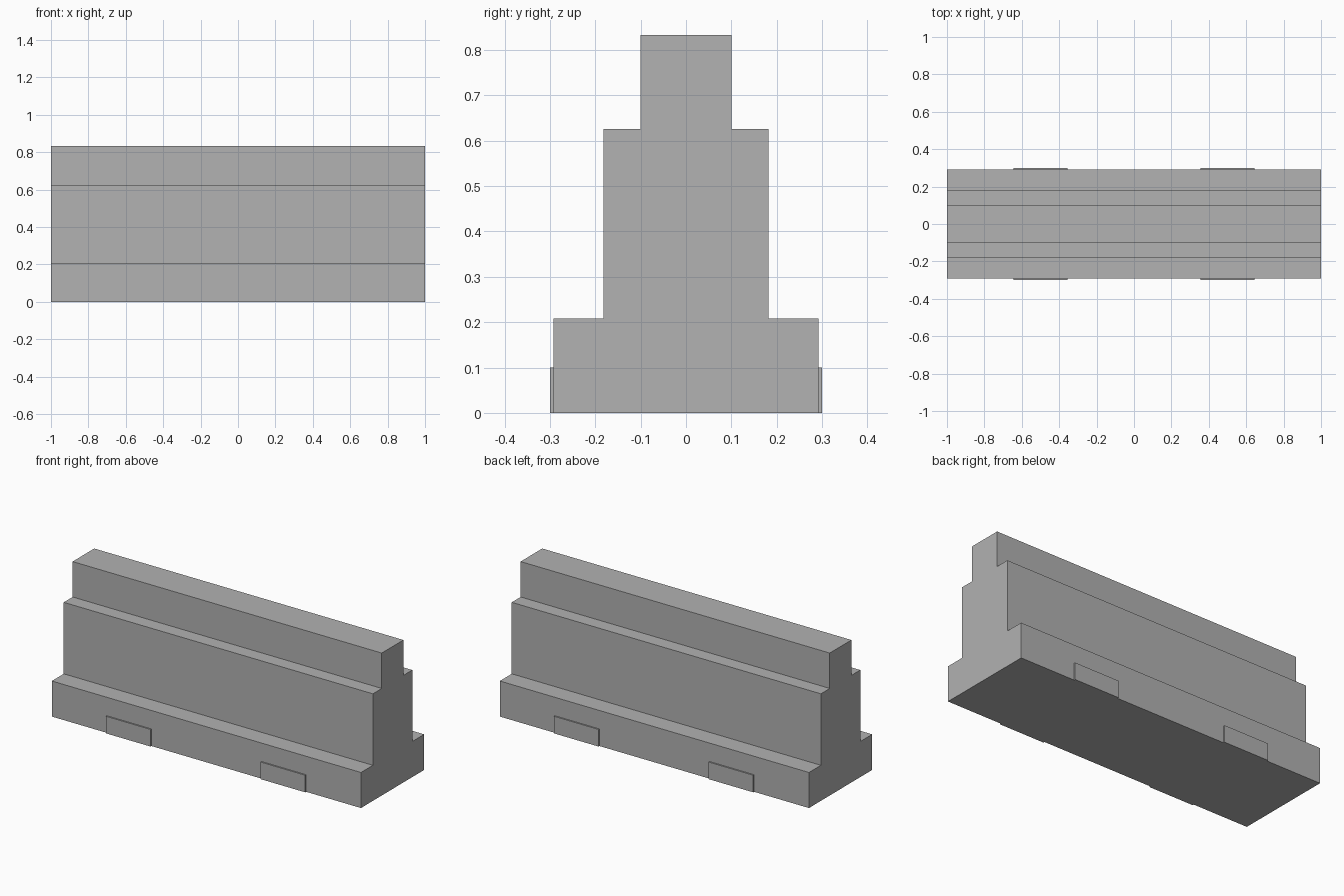
import bpy
import bmesh
from mathutils import Vector

cube = bpy.data.objects.get("Cube")
if cube:
    bpy.data.objects.remove(cube, do_unlink=True)

# Single plain grey
grey = bpy.data.materials.new("concrete_grey")
grey.use_nodes = True
colour = (0.445, 0.445, 0.445, 1)
grey.diffuse_color = colour
grey.node_tree.nodes["Principled BSDF"].inputs["Base Color"].default_value = colour


def add_prism(name, outline, x_start, x_end):
    """Extrude a y-z outline along x."""
    bm = bmesh.new()
    face = bm.faces.new([bm.verts.new((x_start, y, z)) for y, z in outline])
    result = bmesh.ops.extrude_face_region(bm, geom=[face])
    verts = [v for v in result["geom"] if isinstance(v, bmesh.types.BMVert)]
    bmesh.ops.translate(bm, verts=verts, vec=Vector((x_end - x_start, 0, 0)))
    bmesh.ops.recalc_face_normals(bm, faces=bm.faces)
    mesh = bpy.data.meshes.new(name)
    bm.to_mesh(mesh)
    bm.free()
    mesh.materials.append(grey)
    obj = bpy.data.objects.new(name, mesh)
    bpy.context.collection.objects.link(obj)
    return obj


# Stepped barrier body, mirrored half profile
BASE_Y = 0.292
half = [(BASE_Y, 0), (BASE_Y, 0.208), (0.182, 0.208),
        (0.182, 0.626), (0.1, 0.626), (0.1, 0.833)]
profile = half + [(-y, z) for y, z in reversed(half)]
add_prism("barrier_body", profile, -1, 1)

# Shallow plates low on both long faces
PAD_Y, PAD_TOP, PAD_HALF = 0.3, 0.1, 0.145
for face_name, side in (("front", -1), ("back", 1)):
    for side_name, x in (("right", -0.5), ("left", 0.5)):
        y0, y1 = side * BASE_Y, side * PAD_Y
        outline = [(y0, 0), (y1, 0), (y1, PAD_TOP), (y0, PAD_TOP)]
        add_prism(f"{face_name}_{side_name}_foot_plate", outline,
                  x - PAD_HALF, x + PAD_HALF)
